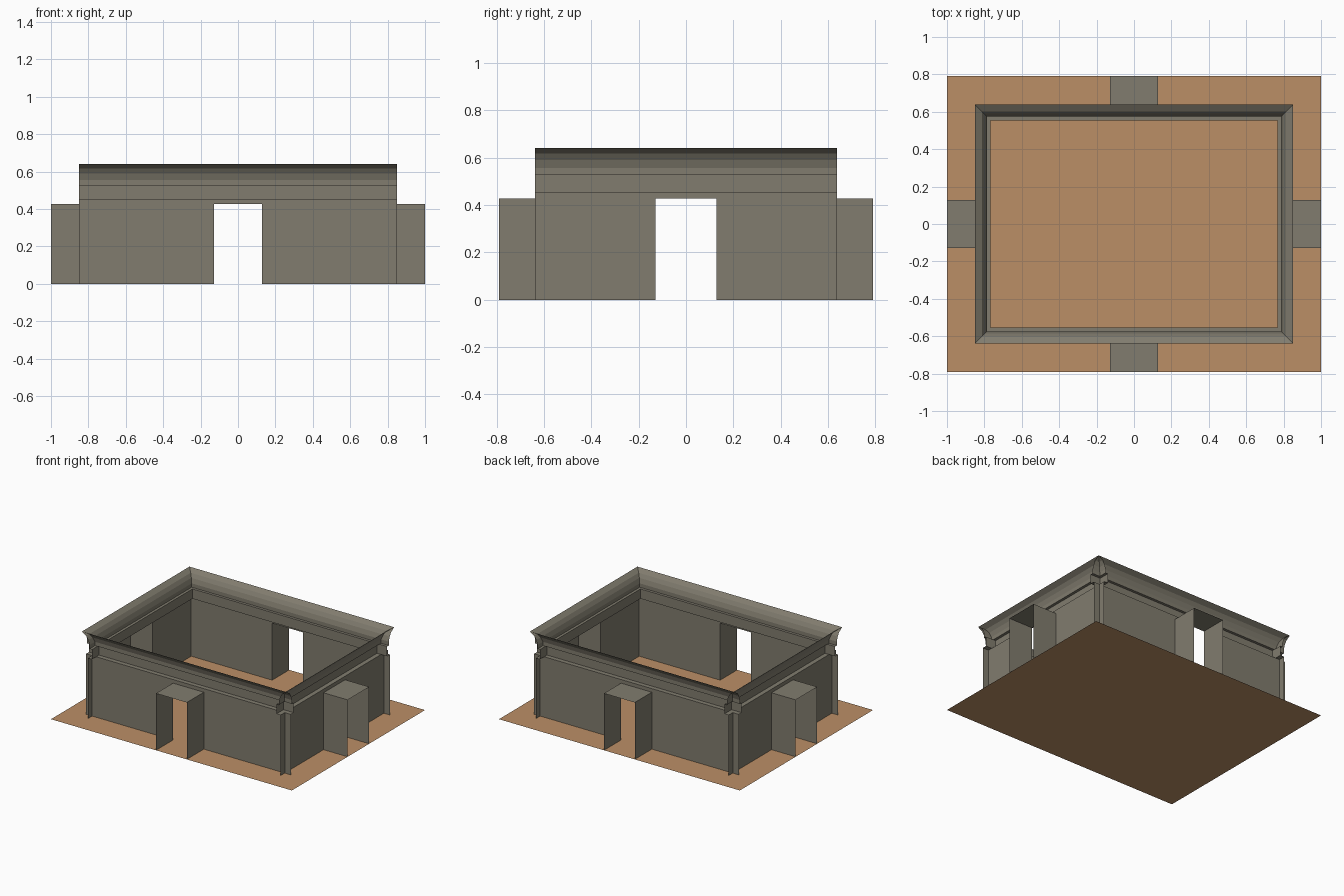
import bpy, bmesh, math
from mathutils import Matrix

if "Cube" in bpy.data.objects:
    bpy.data.objects.remove(bpy.data.objects["Cube"])

DOOR_W, DOOR_H = 0.128, 0.427      # half width and height of the doorways
EDGE_X, EDGE_Y = 1.0, 0.79         # floor half sizes
TIP_X, TIP_Y = 0.85, 0.638         # outer edge of the cornice

# wall cross-section: (offset outward from the wall plane, height)
PROFILE = [(0, 0), (0, DOOR_H), (0, 0.454), (-0.034, 0.454), (-0.034, 0.527),
           (-0.014, 0.527), (-0.014, 0.556), (-0.003, 0.59), (0.014, 0.617), (0.05, 0.64)]


def material(name, rgb):
    m = bpy.data.materials.new(name)
    m.diffuse_color = (*rgb, 1)
    m.use_nodes = True
    m.node_tree.nodes["Principled BSDF"].inputs["Base Color"].default_value = m.diffuse_color
    return m


stone = material("grey_stone", (0.220, 0.203, 0.158))
clay = material("clay_floor", (0.500, 0.275, 0.134))


def sheet(name, rows, mat, turn=0, skip=()):
    """Surface from a grid of points, turned in quarter turns about z."""
    bm = bmesh.new()
    grid = [[bm.verts.new(p) for p in row] for row in rows]
    for i in range(len(grid) - 1):
        for j in range(len(grid[i]) - 1):
            if (i, j) not in skip:
                bm.faces.new((grid[i][j], grid[i][j + 1], grid[i + 1][j + 1], grid[i + 1][j]))
    bm.transform(Matrix.Rotation(turn * math.pi / 2, 4, 'Z'))
    me = bpy.data.meshes.new(name)
    bm.to_mesh(me)
    bm.free()
    me.materials.append(mat)
    ob = bpy.data.objects.new(name, me)
    bpy.context.collection.objects.link(ob)
    return ob


# floor
sheet("floor", [[(-EDGE_X, s * EDGE_Y, 0), (EDGE_X, s * EDGE_Y, 0)] for s in (-1, 1)], clay)

for k, side in enumerate(("front", "right", "back", "left")):
    if k % 2 == 0:
        half, plane, edge = TIP_X, TIP_Y - 0.05, EDGE_Y
    else:
        half, plane, edge = TIP_Y, TIP_X - 0.05, EDGE_X
    # wall with its mouldings and flared cornice, crossing its neighbours at the corners
    sheet(side + "_wall",
          [[(u, -plane - d, z) for u in (-half, -DOOR_W, DOOR_W, half)] for d, z in PROFILE],
          stone, k, skip={(0, 1)})
    # door passage: two jambs and a flat roof, open at both ends
    arch = [(-DOOR_W, 0), (-DOOR_W, DOOR_H), (DOOR_W, DOOR_H), (DOOR_W, 0)]
    sheet(side + "_door_passage",
          [[(u, -y, z) for u, z in arch] for y in (plane, edge)], stone, k)
